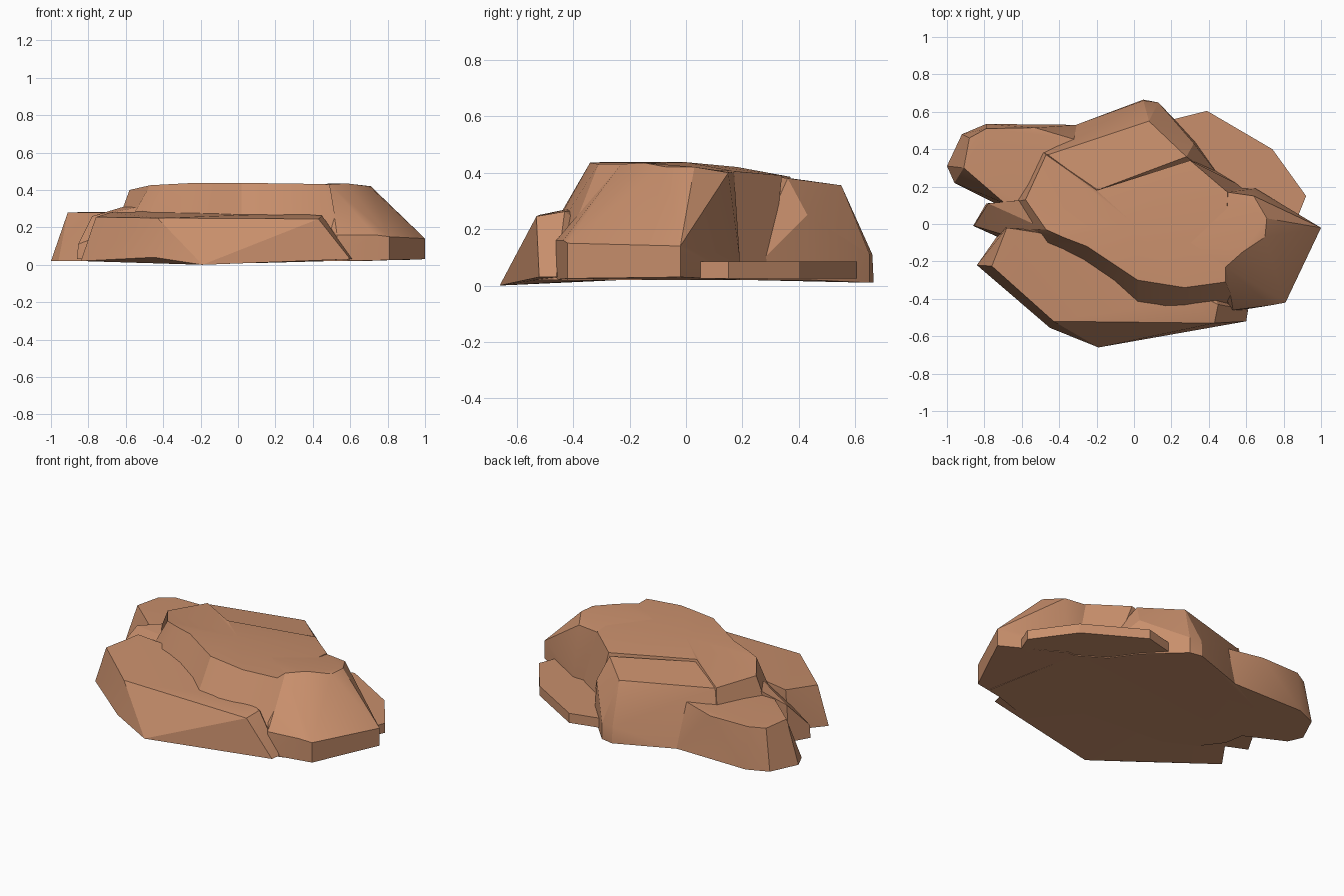
import bpy, bmesh, math

stone = bpy.data.materials.new("sandstone")
stone.diffuse_color = (0.58, 0.275, 0.15, 1)


def finish(bm, name):
    bmesh.ops.recalc_face_normals(bm, faces=bm.faces)
    me = bpy.data.meshes.new(name)
    bm.to_mesh(me)
    bm.free()
    me.materials.append(stone)
    ob = bpy.data.objects.new(name, me)
    bpy.context.collection.objects.link(ob)
    bpy.ops.object.select_all(action='DESELECT')
    ob.select_set(True)
    bpy.context.view_layer.objects.active = ob
    bpy.ops.object.shade_smooth_by_angle(angle=math.radians(22))
    return ob


def boulder(name, points):
    """Convex chunk of rock through the given corner points."""
    bm = bmesh.new()
    for p in points:
        bm.verts.new(p)
    res = bmesh.ops.convex_hull(bm, input=bm.verts)
    junk = {g for g in res["geom_interior"] + res["geom_unused"]
            if isinstance(g, bmesh.types.BMVert)}
    bmesh.ops.delete(bm, geom=list(junk), context='VERTS')
    bmesh.ops.dissolve_limit(bm, angle_limit=math.radians(2),
                             verts=bm.verts, edges=bm.edges)
    return finish(bm, name)


def plateau(name, rim, foot, z_foot, centre):
    """Irregular flat-topped rock: walls from rim to foot, fanned top."""
    bm = bmesh.new()
    top = [bm.verts.new(p) for p in rim]
    low = [bm.verts.new((x, y, z_foot)) for x, y in foot]
    mid = bm.verts.new(centre)
    n = len(top)
    for i in range(n):
        j = (i + 1) % n
        bm.faces.new((top[i], top[j], mid))
        bm.faces.new((low[i], low[j], top[j], top[i]))
    bm.faces.new(low)
    return finish(bm, name)


# Main flat-topped mass
plateau("main_plateau",
        [(-.58, .13, .40), (-.47, -.03, .425), (-.38, -.07, .43), (-.25, -.12, .437),
         (.02, -.30, .437), (.27, -.34, .435), (.49, -.31, .43), (.49, -.23, .43),
         (.50, .17, .405), (.30, .34, .39), (-.20, .18, .42), (-.47, .37, .385)],
        [(-.72, .10), (-.70, -.02), (-.60, -.15), (-.30, -.30),
         (.02, -.58), (.27, -.57), (.56, -.47), (.72, -.42),
         (.60, .19), (.42, .30), (-.20, .35), (-.52, .42)],
        0.02, (0, 0, .437))

# Right shoulder with sloping end
boulder("right_shoulder",
        [(.30, -.10, .43), (.49, -.23, .43), (.58, -.15, .435), (.70, -.07, .42),
         (.71, .03, .42), (.64, .15, .40), (.50, .17, .40),
         (1, -.02, .14), (.81, -.42, .15), (.73, -.435, .16),
         (1, -.02, .03), (.81, -.42, .025), (.51, -.47, .02), (.53, -.46, .16),
         (.65, .19, .10), (.65, .19, .02), (.3, .19, .02)])

# Rear block, top tilting down to the back
boulder("rear_block",
        [(-.46, .37, .38), (.08, .55, .355), (.28, .36, .38), (-.20, .18, .405),
         (.32, .43, .25), (.05, .66, .11), (.13, .65, .11),
         (-.56, .40, .02), (-.31, .53, .02), (.05, .665, .01), (.13, .65, .01),
         (.33, .44, .02), (.50, .20, .02), (-.5, .1, .02)])

# Front ledge
boulder("front_ledge",
        [(-.68, -.02, .28), (-.30, -.08, .29), (.30, -.40, .275), (.45, -.43, .262),
         (.43, -.53, .245), (-.43, -.52, .25), (-.76, -.225, .255),
         (-.84, -.22, .02), (-.45, -.555, .04), (-.19, -.66, 0), (.60, -.52, .03),
         (.61, -.46, .03), (-.70, -.02, .03), (.3, -.1, .03)])

# Left rear ledge
boulder("left_rear_ledge",
        [(-.88, .46, .275), (-.79, .51, .28), (-.53, .515, .28), (-.31, .45, .29),
         (-.60, .12, .285), (-.69, .11, .28), (-.91, .30, .28),
         (-1, .31, .02), (-.92, .48, .02), (-.79, .535, .02), (-.30, .53, .02),
         (-.96, .22, .02), (-.70, .09, .02), (-.4, .1, .02)])

# Small step on the left side
boulder("left_step",
        [(-.58, .13, .32), (-.47, -.03, .32), (-.78, .11, .26), (-.80, .05, .19),
         (-.855, -.01, .11), (-.86, -.01, .03), (-.79, .11, .03),
         (-.66, -.10, .03), (-.62, -.08, .2), (-.4, .1, .03)])

# Thin slab at the right rear
outline = [(.21, .56), (.39, .605), (.74, .40), (.92, .15), (.88, .05), (.5, 0), (.1, .4)]
boulder("right_rear_slab",
        [(x, y, z) for x, y in outline for z in (.025, .085)])
